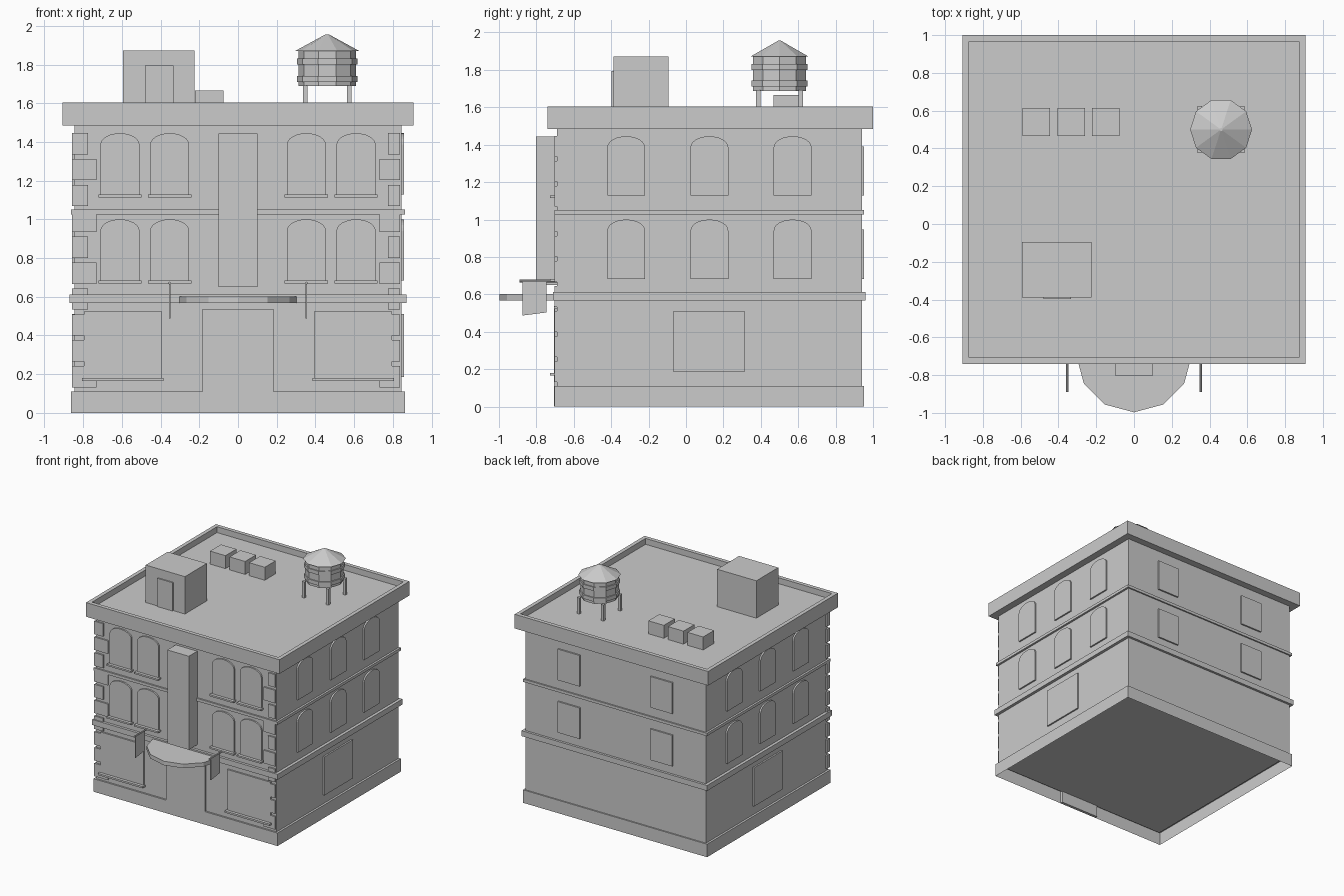
import bpy, bmesh, math
from mathutils import Matrix, Vector

if "Cube" in bpy.data.objects:
    bpy.data.objects.remove(bpy.data.objects["Cube"])

stone = bpy.data.materials.new("plain_grey")
stone.diffuse_color = (0.6, 0.6, 0.6, 1)
stone.use_nodes = True
stone.node_tree.nodes["Principled BSDF"].inputs["Base Color"].default_value = stone.diffuse_color


def finish(name, bm):
    bmesh.ops.recalc_face_normals(bm, faces=bm.faces)
    me = bpy.data.meshes.new(name)
    bm.to_mesh(me)
    bm.free()
    me.materials.append(stone)
    ob = bpy.data.objects.new(name, me)
    bpy.context.collection.objects.link(ob)
    return ob


def box(name, x0, x1, y0, y1, z0, z1):
    bm = bmesh.new()
    bmesh.ops.create_cube(bm, size=1)
    for v in bm.verts:
        v.co = ((x0 + x1) / 2 + v.co.x * (x1 - x0),
                (y0 + y1) / 2 + v.co.y * (y1 - y0),
                (z0 + z1) / 2 + v.co.z * (z1 - z0))
    return finish(name, bm)


def prism(name, pts, depth):
    """Extrude a planar outline along a vector."""
    bm = bmesh.new()
    face = bm.faces.new([bm.verts.new(p) for p in pts])
    ext = bmesh.ops.extrude_face_region(bm, geom=[face], use_keep_orig=True)
    verts = [g for g in ext["geom"] if isinstance(g, bmesh.types.BMVert)]
    bmesh.ops.translate(bm, verts=verts, vec=Vector(depth))
    return finish(name, bm)


def cone(name, loc, r1, r2, h, n, rot=Matrix()):
    """Cone or cylinder standing on loc."""
    bm = bmesh.new()
    bmesh.ops.create_cone(bm, cap_ends=True, segments=n, radius1=r1, radius2=r2, depth=h,
                          matrix=Matrix.Translation(loc) @ rot @ Matrix.Translation((0, 0, h / 2)))
    # first corner on the +x axis
    return finish(name, bm)


def arch(half, z0, spring, top, n=12):
    """Outline (u, z) of a window with a low elliptical head."""
    pts = [(-half, z0), (half, z0)]
    for i in range(n + 1):
        a = math.pi * i / n
        pts.append((half * math.cos(a), spring + (top - spring) * math.sin(a)))
    return pts


BX, YF, YB = 0.845, -0.69, 0.94   # wall planes
OUT = 0.013                       # relief of the windows

# Main walls, and the plinth, which is open underneath
box("walls", -BX, BX, YF, YB, 0.10, 1.52)
plinth = box("plinth", -0.863, 0.863, -0.704, 0.951, 0, 0.11)
bm = bmesh.new()
bm.from_mesh(plinth.data)
bm.faces.ensure_lookup_table()
bmesh.ops.delete(bm, geom=[f for f in bm.faces if f.normal.z < -0.9], context='FACES_ONLY')
bm.to_mesh(plinth.data)
bm.free()

# Belt courses
box("lower_belt", -0.87, 0.87, -0.712, 0.96, 0.567, 0.613)
box("upper_belt", -0.862, 0.862, -0.703, 0.952, 1.026, 1.05)

# Cornice with sunken roof deck
bm = bmesh.new()
bmesh.ops.create_cube(bm, size=1)
for v in bm.verts:
    v.co = (v.co.x * 1.814, 0.13 + v.co.y * 1.74, 1.545 + v.co.z * 0.12)
top = [f for f in bm.faces if f.calc_center_median().z > 1.6]
bmesh.ops.inset_region(bm, faces=top, thickness=0.047)
ext = bmesh.ops.extrude_face_region(bm, geom=top)
bmesh.ops.delete(bm, geom=top, context='FACES_ONLY')
for g in ext["geom"]:
    if isinstance(g, bmesh.types.BMVert):
        g.co.z -= 0.05
finish("cornice", bm)

# Corner quoins, alternating narrow and wide
for i in range(10):
    z = 0.132 + i * 0.1338
    inner = 0.73 if i % 2 == 0 else 0.775
    box("quoin_left", -0.858, -inner, -0.702, -0.66, z, z + 0.11)
    box("quoin_right", inner, 0.838, -0.702, -0.66, z, z + 0.11)

# Arched and plain windows of the two upper floors
for base in (0.683, 1.128):
    shape = arch(0.101, base, base + 0.258, base + 0.317)
    for x in (-0.61, -0.353, 0.353, 0.61):
        prism("front_window", [(x + u, YF + 0.01, z) for u, z in shape], (0, -0.01 - OUT, 0))
        box("front_sill", x - 0.112, x + 0.112, -0.728, YF + 0.01, base - 0.014, base)
    for y in (-0.32, 0.125, 0.57):
        for s in (-1, 1):
            prism("side_window", [(s * (BX - 0.01), y + u, z) for u, z in shape],
                  (s * (0.01 + OUT), 0, 0))
    for x in (-0.435, 0.435):
        box("back_window", x - 0.103, x + 0.103, YB - 0.01, YB + OUT, base, base + 0.263)

# Ground floor windows and entrance
for s in (-1, 1):
    a, b = sorted((s * 0.392, s * 0.797))
    box("shop_window", a, b, YF - OUT, YF + 0.01, 0.178, 0.523)
    box("shop_sill", a - 0.008, b + 0.008, -0.728, YF + 0.01, 0.165, 0.18)
    a, b = sorted((s * (BX - 0.01), s * (BX + OUT)))
    box("side_shop_window", a, b, -0.067, 0.313, 0.185, 0.512)
box("entrance", -0.183, 0.183, -0.7045, YF + 0.01, 0.0, 0.537)

# Half-round entrance canopy
canopy = [(0.307 * math.cos(math.pi * i / 6), YF - 0.307 * math.sin(math.pi * i / 6), 0.567)
          for i in range(7)]
prism("canopy", canopy, (0, 0, 0.034))

# Upright sign block
box("upright_sign", -0.101, 0.101, -0.803, YF + 0.01, 0.65, 1.443)

# Hanging banners on rods
for x in (-0.353, 0.353):
    cone("banner_rod", (x, YF, 0.671), 0.007, 0.007, 0.2, 8, Matrix.Rotation(math.pi / 2, 4, 'X'))
    prism("banner", [(x - 0.003, -0.873, 0.487), (x - 0.003, -0.747, 0.503),
                     (x - 0.003, -0.747, 0.672), (x - 0.003, -0.873, 0.672)], (0.006, 0, 0))

# Stair house and air units on the roof
box("stair_house", -0.594, -0.226, -0.388, -0.094, 1.55, 1.872)
box("stair_house_door", -0.48, -0.334, -0.398, -0.38, 1.55, 1.795)
for x in (-0.517, -0.333, -0.149):
    box("air_unit", x - 0.073, x + 0.073, 0.467, 0.613, 1.55, 1.665)

# Water tank, ten-sided
tx, ty = 0.461, 0.5
turn = Matrix.Rotation(math.pi / 2, 4, 'Z')
cone("tank_body", (tx, ty, 1.688), 0.148, 0.148, 0.19, 10, turn)
for z in (1.71, 1.80):
    cone("tank_band", (tx, ty, z), 0.157, 0.157, 0.032, 10, turn)
cone("tank_roof", (tx, ty, 1.871), 0.164, 0.008, 0.085, 10, turn)
for sx in (-1, 1):
    for sy in (-1, 1):
        x, y = tx + sx * 0.113, ty + sy * 0.113
        box("tank_leg", x - 0.012, x + 0.012, y - 0.012, y + 0.012, 1.55, 1.692)
